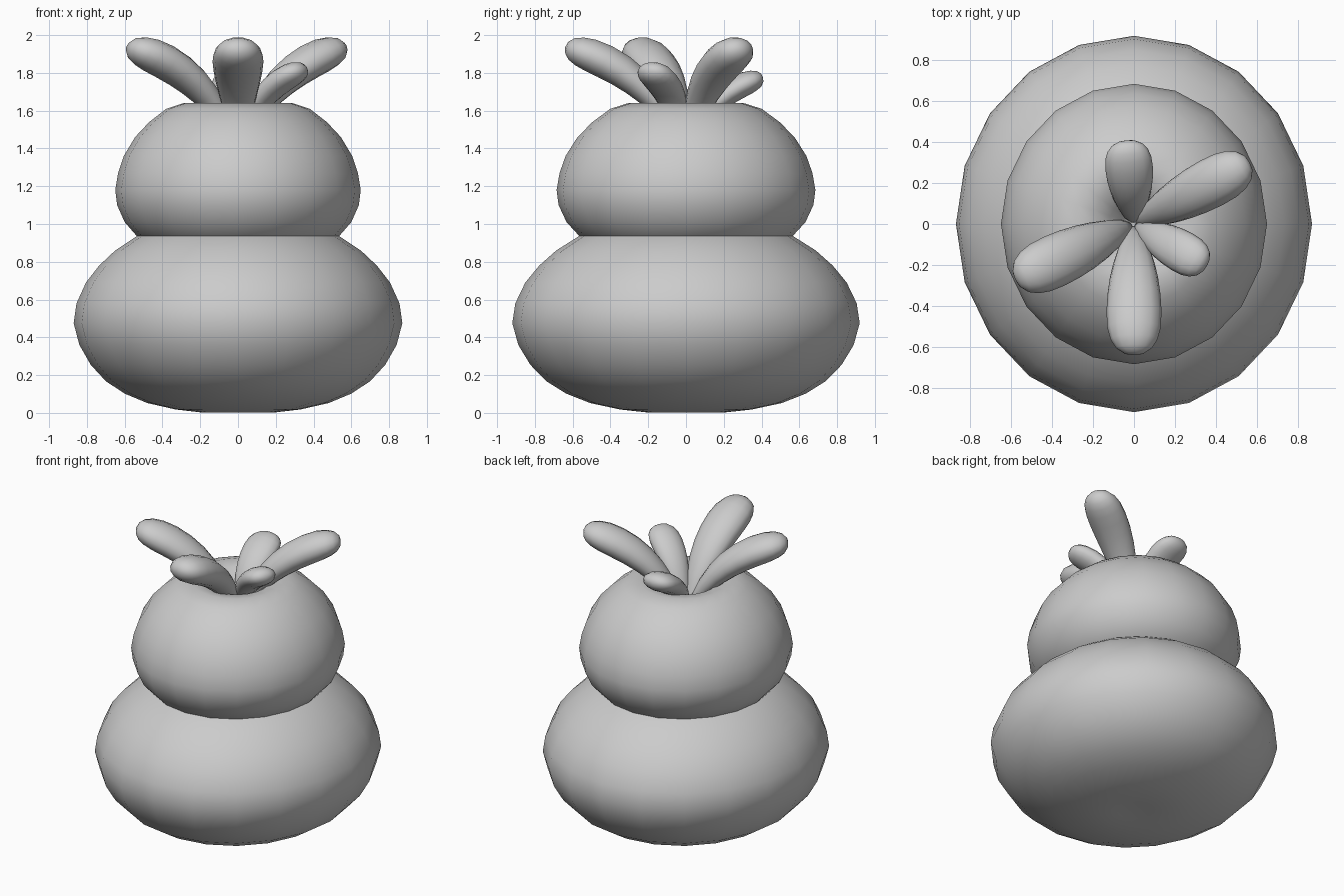
import bpy, bmesh, math
from mathutils import Vector

if "Cube" in bpy.data.objects:
    bpy.data.objects.remove(bpy.data.objects["Cube"])


def skin(name, rings, start, end):
    """Loft a closed smooth surface through rings, capped by end points."""
    bm = bmesh.new()
    loops = [[bm.verts.new(p) for p in ring] for ring in rings]
    n = len(loops[0])
    a, b = bm.verts.new(start), bm.verts.new(end)
    for i in range(n):
        j = (i + 1) % n
        bm.faces.new((a, loops[0][j], loops[0][i]))
        bm.faces.new((b, loops[-1][i], loops[-1][j]))
        for lo, hi in zip(loops, loops[1:]):
            bm.faces.new((lo[i], lo[j], hi[j], hi[i]))
    bmesh.ops.recalc_face_normals(bm, faces=bm.faces)
    for f in bm.faces:
        f.smooth = True
    me = bpy.data.meshes.new(name)
    bm.to_mesh(me)
    bm.free()
    ob = bpy.data.objects.new(name, me)
    bpy.context.collection.objects.link(ob)
    return ob


def lathe(name, profile, z0, z1, y_scale, sides=20):
    rings = [[(r * math.cos(k * math.tau / sides),
               r * y_scale * math.sin(k * math.tau / sides), z)
              for k in range(sides)] for r, z in profile]
    return skin(name, rings, (0, 0, z0), (0, 0, z1))


# Wide bottom bulb
lathe("lower_body", [
    (.10, .008), (.20, .003), (.33, .018), (.48, .052), (.60, .102), (.70, .168),
    (.78, .255), (.84, .36), (.87, .475), (.855, .58), (.805, .69), (.735, .78),
    (.65, .86), (.53, .94), (.40, .985), (.28, .99), (.16, .95), (.07, .88)],
    .012, .82, 1.057)

# Smaller top bulb with a dimple in its crown
lathe("upper_body", [
    (.15, .80), (.30, .82), (.43, .87), (.535, .935), (.60, 1.01), (.64, 1.10),
    (.65, 1.18), (.635, 1.27), (.605, 1.36), (.545, 1.46), (.47, 1.54),
    (.38, 1.61), (.29, 1.64), (.20, 1.625), (.12, 1.57), (.06, 1.49)],
    .81, 1.42, 1.054)

# Fleshy leaf: teardrop tube along an outward-bending curve
WIDTHS = [(.02, .025), (.12, .053), (.25, .078), (.38, .1), (.5, .116),
          (.62, .127), (.74, .132), (.84, .128), (.91, .113), (.96, .087), (.99, .048)]


def leaf(name, angle, reach, height, width, thick, sides=14):
    a = math.radians(angle)
    out = Vector((math.cos(a), math.sin(a), 0))
    side = Vector((-math.sin(a), math.cos(a), 0))
    up = Vector((0, 0, 1))

    def pt(r, z):
        return out * r * reach + up * (1.42 + z * height)
    p0, p1, p2 = pt(.02, 0), pt(.2, .41), pt(.64, .515)

    def at(t):
        return p0 * (1 - t) ** 2 + p1 * 2 * t * (1 - t) + p2 * t * t
    rings = []
    for t, w in WIDTHS:
        tangent = ((p1 - p0) * (1 - t) + (p2 - p1) * t).normalized()
        normal = tangent.cross(side)
        rings.append([at(t) + side * (w * width * math.cos(q))
                      + normal * (w * .7 * thick * math.sin(q))
                      for q in (k * math.tau / sides for k in range(sides))])
    return skin(name, rings, p0, p2)


leaf("leaf_front", 270, 1, 1, 1.02, 1)
leaf("leaf_left", 205, 1, 1, .98, 1)
leaf("leaf_back_right", 28, 1, 1, .92, 1)
leaf("leaf_back", 95, .64, .69, .88, .7)
leaf("leaf_front_right", 330, .64, .78, .78, .7)
